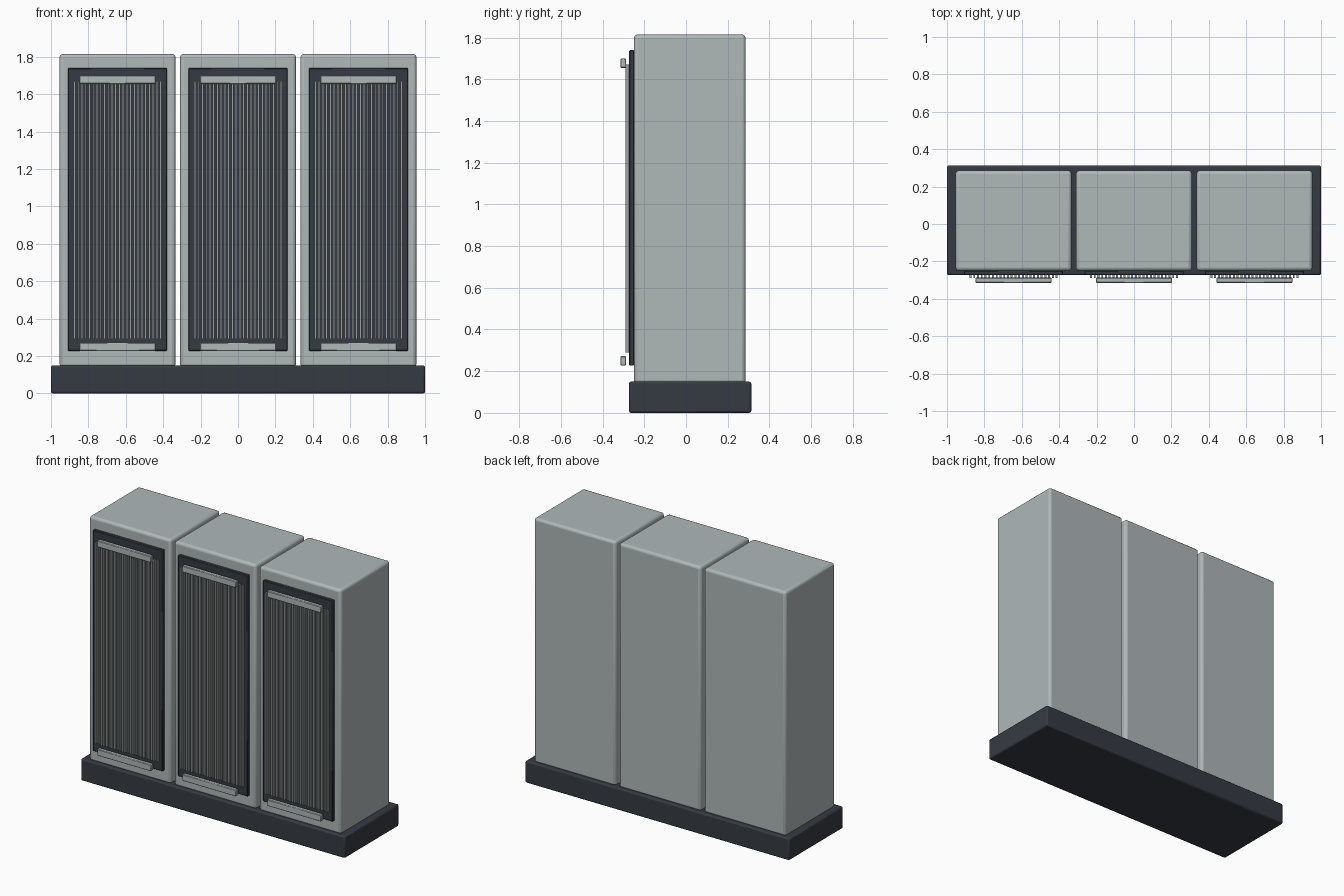
import bpy

if "Cube" in bpy.data.objects:
    bpy.data.objects.remove(bpy.data.objects["Cube"])

def material(name, rgb):
    m = bpy.data.materials.new(name)
    m.diffuse_color = (*rgb, 1)
    m.use_nodes = True
    m.node_tree.nodes["Principled BSDF"].inputs["Base Color"].default_value = m.diffuse_color
    return m

shell = material("pale grey", (0.43, 0.48, 0.485))
dark = material("charcoal", (0.036, 0.044, 0.056))
slat_grey = material("slat grey", (0.33, 0.36, 0.36))

def box(name, x, y, z, mat, bevel=0.0, segments=2):
    """Box from (min, max) ranges, with optional rounded edges."""
    bpy.ops.mesh.primitive_cube_add(size=1, location=[sum(r) / 2 for r in (x, y, z)])
    o = bpy.context.object
    o.name = name
    o.scale = [r[1] - r[0] for r in (x, y, z)]
    bpy.ops.object.transform_apply(location=False, rotation=False, scale=True)
    o.data.materials.append(mat)
    if bevel:
        b = o.modifiers.new("rounded edges", 'BEVEL')
        b.width, b.segments = bevel, segments
        bpy.ops.object.shade_smooth_by_angle()
    return o

# Plinth
box("plinth", (-1, 1), (-0.274, 0.313), (0, 0.15), dark, 0.01)

SLATS, PITCH = 24, 0.02
for i, cx in enumerate((-0.644, 0, 0.644), 1):
    # Cabinet body
    box(f"cabinet_{i}", (cx - 0.31, cx + 0.31), (-0.25, 0.286), (0.14, 1.815), shell, 0.018, 3)
    # Door panel
    box(f"door_panel_{i}", (cx - 0.265, cx + 0.265), (-0.273, -0.249), (0.227, 1.74), dark, 0.004, 1)
    # Vertical slats
    for k in range(SLATS):
        sx = cx + (k - (SLATS - 1) / 2) * PITCH
        box(f"slat_{i}_{k + 1}", (sx - 0.005, sx + 0.005), (-0.29, -0.272), (0.29, 1.67), slat_grey)
    # Handles at the top and bottom
    for part, z in (("upper", (1.655, 1.70)), ("lower", (0.227, 0.272))):
        box(f"{part}_handle_{i}", (cx - 0.204, cx + 0.204), (-0.315, -0.287), z, shell, 0.004, 1)
